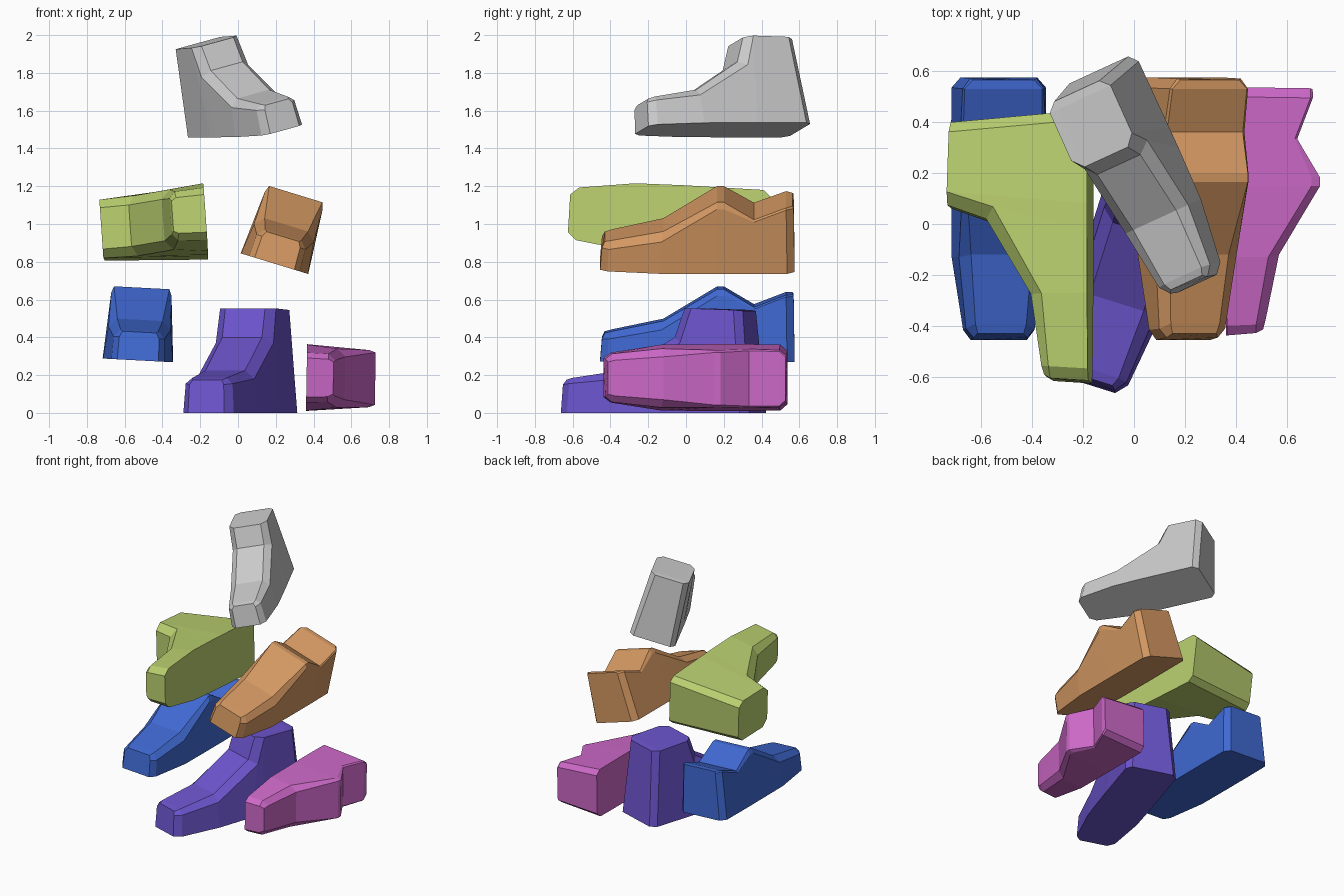
import bpy
from math import radians
from mathutils import Matrix, Vector

if "Cube" in bpy.data.objects:
    bpy.data.objects.remove(bpy.data.objects["Cube"])

# Stations along the foot, toe to heel:
# (sole y, sole half width, shoulder y, z, half width, ridge y, z, half width)
BOOT = [
    (-.53, .10, -.52, .15, .095, -.505, .175, .08),
    (-.485, .14, -.475, .155, .13, -.47, .185, .095),
    (-.19, .18, -.19, .18, .16, -.19, .225, .11),
    (.06, .185, .15, .37, .16, .105, .40, .11),
    (.16, .185, .21, .553, .155, .16, .553, .11),
    (.49, .185, .445, .545, .155, .445, .545, .11),
    (.53, .15, .485, .54, .115, .485, .54, .08),
]
SHOE = [
    (-.515, .11, -.505, .12, .105, -.49, .15, .09),
    (-.475, .14, -.47, .12, .135, -.45, .16, .10),
    (-.19, .185, -.19, .17, .165, -.18, .215, .12),
    (.10, .187, .105, .35, .16, .105, .385, .147),
    (.14, .187, .14, .35, .16, .14, .385, .147),
    (.30, .187, .30, .28, .165, .30, .29, .155),
    (.475, .185, .47, .345, .16, .47, .355, .152),
    (.515, .15, .51, .345, .13, .505, .355, .12),
]


def footwear(name, stations, loc, roll=0, yaw=0, tilt=0, scale=1, color=None):
    """Loft mirrored six-sided sections, then pose the result."""
    verts, faces = [], []
    for yb, hb, ys, zs, hs, yt, zt, ht in stations:
        half = [(hb, yb, 0), (hs, ys, zs), (ht, yt, zt)]
        verts += half + [(-x, y, z) for x, y, z in reversed(half)]
    n = len(stations)
    for i in range(n - 1):
        a, b = i * 6, i * 6 + 6
        for k in range(6):
            m = (k + 1) % 6
            faces.append((a + k, b + k, b + m, a + m))
    faces.append(tuple(range(6)))
    faces.append(tuple(reversed(range(6 * n - 6, 6 * n))))
    me = bpy.data.meshes.new(name)
    me.from_pydata(verts, [], faces)
    me.transform(Matrix.Translation(Vector(loc))
                 @ Matrix.Rotation(radians(tilt), 4, 'X')
                 @ Matrix.Rotation(radians(yaw), 4, 'Z')
                 @ Matrix.Rotation(radians(roll), 4, 'Y')
                 @ Matrix.Scale(scale, 4))
    me.validate()
    me.update()
    ob = bpy.data.objects.new(name, me)
    bpy.context.collection.objects.link(ob)
    # consistent outward normals
    import bmesh
    bm = bmesh.new()
    bm.from_mesh(me)
    bmesh.ops.recalc_face_normals(bm, faces=bm.faces)
    bm.to_mesh(me)
    bm.free()
    if color:
        mat = bpy.data.materials.new(name + "_color")
        mat.diffuse_color = (*color, 1)
        mat.use_nodes = True
        mat.node_tree.nodes["Principled BSDF"].inputs["Base Color"].default_value = mat.diffuse_color
        me.materials.append(mat)
    return ob


# High boots
footwear("purple_boot", BOOT, (-.01, -.127, 0), yaw=-17.5, color=(.15, .09, .61))
footwear("green_boot", BOOT, (-.172, -.09, 1.025), roll=-94, tilt=-3.4,
         color=(.49, .63, .16))
footwear("grey_boot", BOOT, (.055, .185, 1.498), roll=-14, yaw=24.7, scale=.87)

# Low shoes
footwear("blue_shoe", SHOE, (-.53, .06, .278), roll=3, color=(.05, .14, .64))
footwear("orange_shoe", SHOE, (.193, .06, .79), roll=17, color=(.65, .31, .12))
footwear("pink_shoe", SHOE, (.363, .05, .187), roll=91, scale=.945,
         color=(.61, .14, .58))
